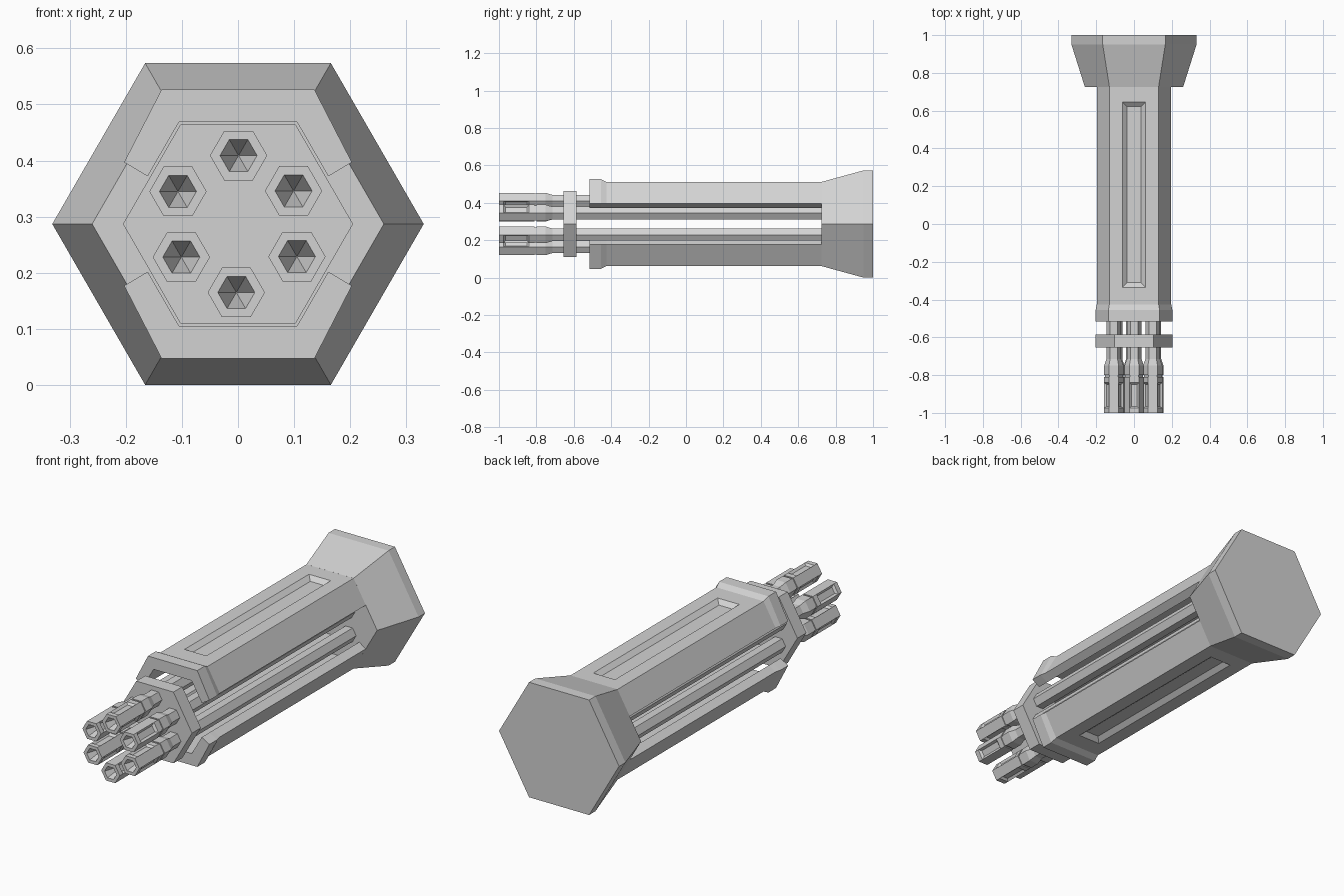
import bpy, bmesh
from math import cos, sin, pi, radians
from mathutils import Vector

if "Cube" in bpy.data.objects:
    bpy.data.objects.remove(bpy.data.objects["Cube"], do_unlink=True)

AXIS_Z = 0.287

metal = bpy.data.materials.new("light_grey_metal")
metal.use_nodes = True
GREY = (0.65, 0.65, 0.65, 1)
metal.diffuse_color = GREY
metal.node_tree.nodes["Principled BSDF"].inputs["Base Color"].default_value = GREY


def hexagon(radius):
    """Hexagon outline with a flat top and a corner on each side."""
    return [(radius * cos(i * pi / 3), radius * sin(i * pi / 3)) for i in range(6)]


def loft(name, stations, centre=(0, AXIS_Z), recess=None, margin=0.01, depth=0.01):
    """Join (y, outline) stations along y; sink the faces that recess() picks."""
    bm = bmesh.new()
    rings = [[bm.verts.new((centre[0] + x, y, centre[1] + z)) for x, z in outline]
             for y, outline in stations]
    n = len(rings[0])
    for a, b in zip(rings, rings[1:]):
        for i in range(n):
            j = (i + 1) % n
            bm.faces.new((a[i], a[j], b[j], b[i]))
    bm.faces.new(rings[0])
    bm.faces.new(rings[-1])
    bmesh.ops.recalc_face_normals(bm, faces=bm.faces)
    if recess:
        bm.normal_update()
        picked = [f for f in bm.faces if recess(f)]
        bmesh.ops.inset_individual(bm, faces=picked, thickness=margin,
                                   depth=-depth, use_even_offset=True)
    mesh = bpy.data.meshes.new(name)
    bm.to_mesh(mesh)
    bm.free()
    mesh.materials.append(metal)
    obj = bpy.data.objects.new(name, mesh)
    bpy.context.collection.objects.link(obj)
    return obj


# Flared rear base
loft("rear_base", [(0.725, hexagon(0.26)), (0.95, hexagon(0.331)), (1.0, hexagon(0.331))])

# Hexagonal plate holding the barrels
loft("barrel_clamp", [(-0.655, hexagon(0.205)), (-0.585, hexagon(0.205))])


# Two half shells with a raised front lip and a long sunken panel
def shell_outline(corner, side, flip):
    half = [(0.06, corner[1]), corner, side, (0.161, 0.085), (0.105, 0.182)]
    outline = half + [(-x, z) for x, z in reversed(half)]
    return [(x, z * flip) for x, z in outline]


PANEL_FRONT, PANEL_BACK = -0.335, 0.645
for name, flip in (("upper_shell", 1), ("lower_shell", -1)):
    lip = shell_outline((0.136, 0.24), (0.203, 0.11), flip)
    body = shell_outline((0.13, 0.225), (0.197, 0.109), flip)

    def is_panel(face):
        c = face.calc_center_median()
        return (face.normal.z * flip > 0.9 and abs(c.x) < 0.01
                and abs(c.z - AXIS_Z) > 0.2
                and PANEL_FRONT < c.y < PANEL_BACK)

    loft(name, [(-0.515, lip), (-0.455, lip), (-0.425, body), (PANEL_FRONT, body),
                (PANEL_BACK, body), (0.73, body)],
         recess=is_panel, margin=0.024, depth=0.02)

# Six barrels: tapered bore, slotted muzzle, groove, collar and slim tube
profile = [(-0.9, 0.001), (-1, 0.033), (-1, 0.051), (-0.975, 0.051), (-0.84, 0.051),
           (-0.81, 0.051), (-0.81, 0.046), (-0.8, 0.046), (-0.8, 0.051),
           (-0.75, 0.051), (-0.715, 0.039), (0.74, 0.039)]
stations = [(y, hexagon(r)) for y, r in profile]
offsets = [(0.1, 0.059), (0.002, 0.122), (-0.106, 0.058)]
offsets += [(-x, -z) for x, z in offsets]

for i, (x, z) in enumerate(offsets):
    # Slots sit on the outward face and on every second face from it
    angles = [radians(30 + 60 * i + 120 * k) for k in range(3)]
    directions = [Vector((cos(a), 0, sin(a))) for a in angles]

    def is_slot(face):
        return (-0.92 < face.calc_center_median().y < -0.89
                and any(face.normal.dot(d) > 0.99 for d in directions))

    loft(f"barrel_{i + 1}", stations, (x - 0.001, AXIS_Z + z), recess=is_slot)
